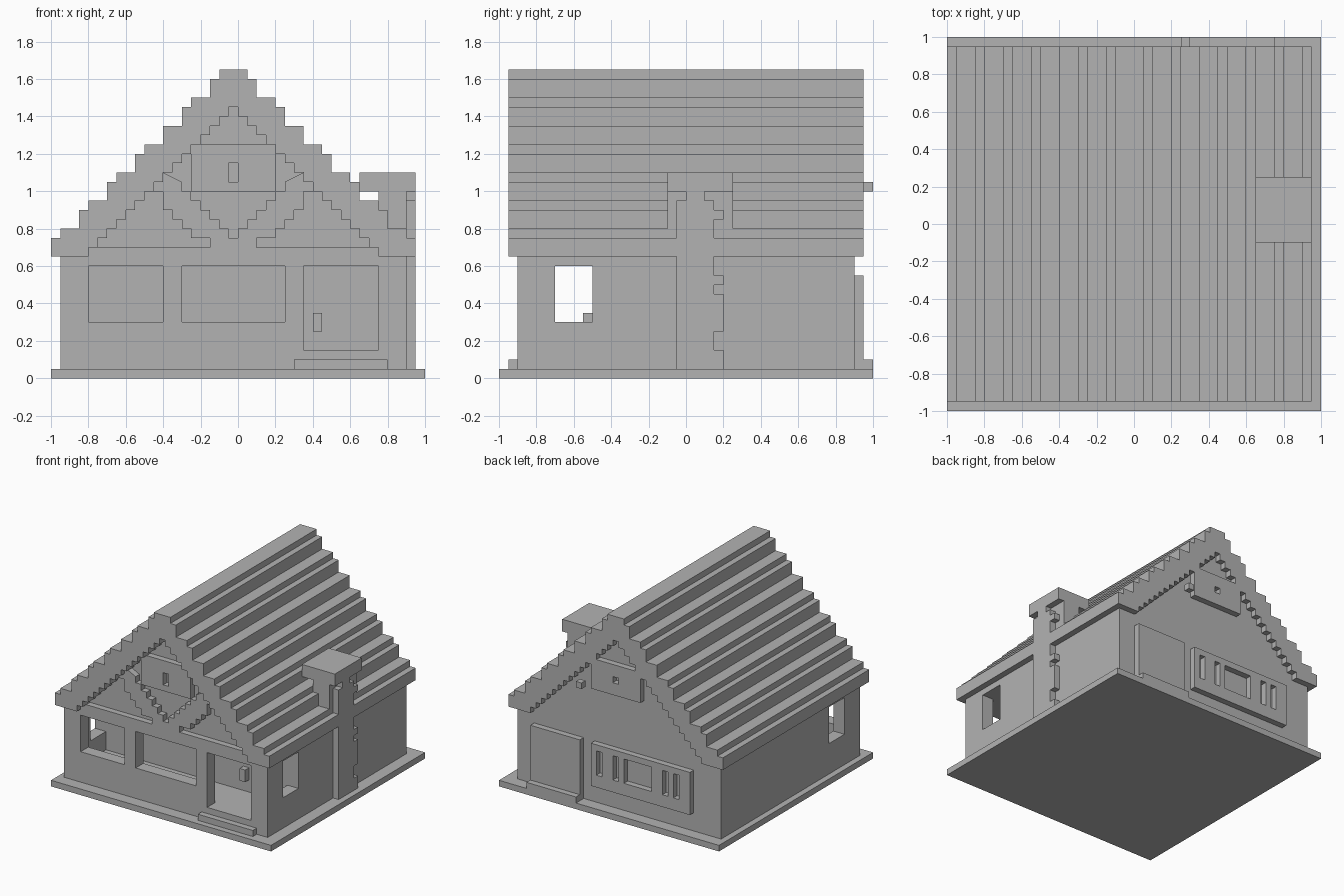
import bpy, bmesh

cube = bpy.data.objects.get("Cube")
if cube:
    bpy.data.objects.remove(cube, do_unlink=True)

U = 0.05        # block size
C = -0.025      # centre line of the house in x

mat = bpy.data.materials.new("plain_grey")
mat.use_nodes = True
GREY = (0.45, 0.45, 0.45, 1)
mat.diffuse_color = GREY
mat.node_tree.nodes["Principled BSDF"].inputs["Base Color"].default_value = GREY


def finish(name, bm):
    bmesh.ops.recalc_face_normals(bm, faces=bm.faces)
    me = bpy.data.meshes.new(name)
    bm.to_mesh(me)
    bm.free()
    me.materials.append(mat)
    ob = bpy.data.objects.new(name, me)
    bpy.context.collection.objects.link(ob)
    return ob


def push(bm, axis, depth):
    """Extrude the flat faces along an axis into a closed solid."""
    res = bmesh.ops.extrude_face_region(bm, geom=bm.faces[:], use_keep_orig=True)
    vec = [0, 0, 0]
    vec["xyz".index(axis)] = depth
    verts = [g for g in res["geom"] if isinstance(g, bmesh.types.BMVert)]
    bmesh.ops.translate(bm, vec=vec, verts=verts)


def panel(name, axis, d0, d1, a, z, holes=()):
    """Wall slab across a and z, with rectangular holes (a0, a1, z0, z1)."""
    bm = bmesh.new()
    sa = sorted({*a, *(v for h in holes for v in h[:2])})
    sz = sorted({*z, *(v for h in holes for v in h[2:])})

    def vert(p, q):
        return bm.verts.new((p, d0, q) if axis == "y" else (d0, p, q))

    grid = {(p, q): vert(p, q) for p in sa for q in sz}
    for a0, a1 in zip(sa, sa[1:]):
        for z0, z1 in zip(sz, sz[1:]):
            if any(h[0] <= a0 < h[1] and h[2] <= z0 < h[3] for h in holes):
                continue
            bm.faces.new([grid[k] for k in ((a0, z0), (a1, z0), (a1, z1), (a0, z1))])
    loose = [v for v in bm.verts if not v.link_faces]
    bmesh.ops.delete(bm, geom=loose, context="VERTS")
    push(bm, axis, d1 - d0)
    return finish(name, bm)


def box(name, x, y, z):
    return panel(name, "y", y[0], y[1], x, z)


def profile(name, pts, axis, d0, d1):
    """Extrude an outline given as (x or y, z) points."""
    bm = bmesh.new()
    bm.faces.new([bm.verts.new((p, d0, q) if axis == "y" else (d0, p, q)) for p, q in pts])
    push(bm, axis, d1 - d0)
    return finish(name, bm)


def stairs(rows):
    """Right-hand staircase from (half width, bottom, top) rows, low to high."""
    return [(C + hw, z) for hw, z0, z1 in rows for z in (z0, z1)]


def flip(pts):
    return [(2 * C - x, z) for x, z in reversed(pts)]


# Ground slab and steps
box("base", (-1, 1), (-1, 1), (0, 0.05))
box("front_step", (0.3, 0.8), (-0.95, -0.9), (0.05, 0.1))
box("back_step", (0.3, 0.75), (0.9, 1), (0.05, 0.1))

# Walls around the front room
panel("front_wall", "y", -0.9, -0.8, (-0.95, 0.9), (0.05, 0.65),
      [(-0.8, -0.4, 0.3, 0.6), (-0.3, 0.25, 0.3, 0.6), (0.35, 0.75, 0.15, 0.6)])
for side, x in (("left", 0.8), ("right", -0.95)):
    panel(side + "_wall", "x", x, x + 0.1, (-0.8, -0.5), (0.05, 0.65),
          [(-0.7, -0.5, 0.3, 0.6)])
box("room_floor", (-0.85, 0.8), (-0.8, -0.5), (0.05, 0.15))
box("room_ceiling", (-0.85, 0.8), (-0.8, -0.5), (0.6, 0.65))
box("rear_house", (-0.95, 0.9), (-0.5, 0.9), (0.05, 0.65))
box("door_knob", (0.4, 0.45), (-0.55, -0.5), (0.25, 0.35))

# Back door and barred window
box("back_door", (0.3, 0.75), (0.9, 0.95), (0.1, 0.55))
bars = [(0.1, 0.15), (-0.05, 0), (-0.35, -0.1), (-0.5, -0.45), (-0.6, -0.55)]
panel("back_window", "y", 0.9, 0.95, (-0.7, 0.2), (0.2, 0.55),
      [(a, b, 0.3, 0.5) for a, b in bars])

# Roof outline: each step is (width in blocks, height in blocks)
steps = [(39, 2), (37, 1), (33, 2), (31, 1), (27, 2), (25, 1), (21, 2),
         (19, 1), (15, 2), (11, 2), (9, 1), (5, 2), (3, 1)]
rows, z = [], 0.65
for w, h in steps:
    rows.append((w * U / 2, z, z + h * U))
    z += h * U
outer = stairs(rows)
profile("roof", outer + flip(outer), "y", -0.85, 0.9)

# Stepped barge boards on both gables
inner = stairs([(0.775 - k * U, 0.65 + k * U, 0.7 + k * U) for k in range(16)])
barge = outer + flip(outer) + flip(inner)[::-1] + inner[::-1]
profile("front_barge", barge, "y", -0.95, -0.85)
profile("back_barge", barge, "y", 0.9, 0.95)

# Front gable timbers: sill beam and two braces forming a V
box("gable_beam", (-0.95, 0.9), (-0.9, -0.85), (0.65, 0.7))
box("brace_foot", (-0.15, 0.1), (-0.9, -0.85), (0.7, 0.75))
v_in = [(0.025 + k * U, 0.75 + k * U, 0.8 + k * U) for k in range(7)]
v_out = [(0.225, 0.75, 0.8), (0.275, 0.8, 0.85), (0.325, 0.85, 0.9),
         (0.375, 0.9, 1.0), (0.425, 1.0, 1.05), (0.375, 1.05, 1.1)]
brace = stairs(v_out) + stairs(v_in)[::-1][2:]
profile("left_brace", brace, "y", -0.9, -0.85)
profile("right_brace", flip(brace), "y", -0.9, -0.85)

# Attic panels with small windows
panel("front_attic_panel", "y", -0.9, -0.85, (-0.25, 0.2), (1.0, 1.25),
      [(-0.05, 0, 1.05, 1.15)])
panel("back_attic_panel", "y", 0.9, 0.95, (-0.25, 0.2), (1.0, 1.25),
      [(-0.05, 0, 1.1, 1.15)])
box("back_bracket", (0.25, 0.3), (0.95, 1), (1.0, 1.05))

# Chimney: cap, shaft through the roof, and a ragged stone face on the wall
box("chimney_cap", (0.65, 0.95), (-0.1, 0.25), (1.0, 1.1))
box("chimney_shaft", (0.75, 0.9), (-0.1, 0.25), (0.75, 1.0))
edge = [(0.2, 2), (0.15, 2), (0.2, 4), (0.15, 1), (0.2, 1), (0.15, 6),
        (0.2, 1), (0.15, 1), (0.1, 1)]
ragged, z = [], 0.05
for y, h in edge:
    ragged += [(y, z), (y, z + h * U)]
    z += h * U
profile("chimney_face", ragged + [(0, 1.0), (0, 0.95), (-0.05, 0.95), (-0.05, 0.05)],
        "x", 0.9, 0.95)
